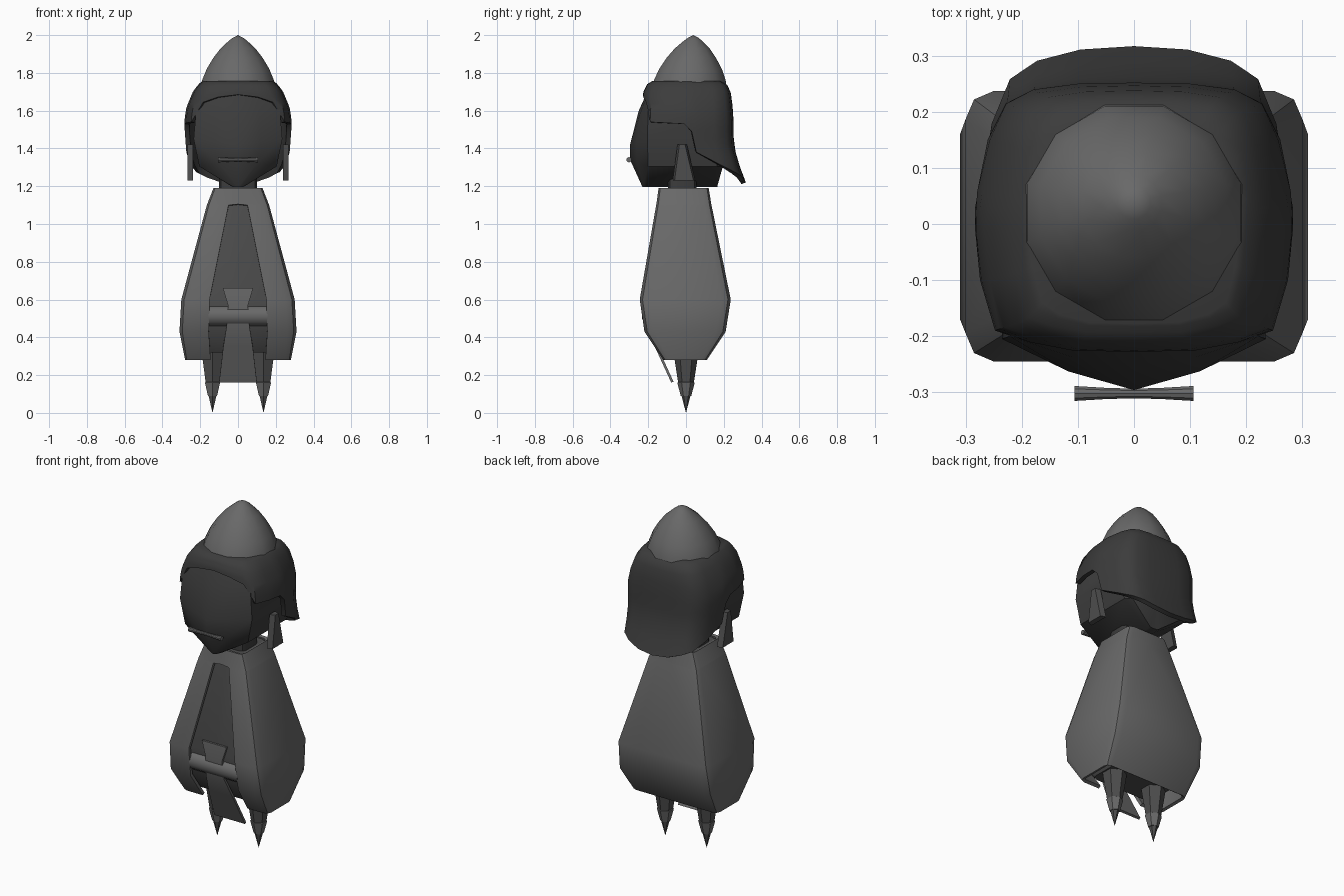
import bpy, bmesh
from math import cos, sin, tau, radians

if "Cube" in bpy.data.objects:
    bpy.data.objects.remove(bpy.data.objects["Cube"])


def material(name, v):
    m = bpy.data.materials.new(name)
    m.diffuse_color = (v, v, v, 1)
    m.use_nodes = True
    m.node_tree.nodes["Principled BSDF"].inputs["Base Color"].default_value = m.diffuse_color
    return m


DARK = material("dark", 0.045)
DEEP = material("charcoal", 0.075)
MID = material("grey", 0.14)


def loft(name, rings, mat, closed=False, caps="", mirror=False, thick=0, angle=35):
    """Skin a stack of equal-length rings; optionally cap, mirror in x and thicken."""
    bm = bmesh.new()
    vs = [[bm.verts.new(p) for p in r] for r in rings]
    n = len(rings[0])
    for a, b in zip(vs, vs[1:]):
        for i in range(n if closed else n - 1):
            j = (i + 1) % n
            bm.faces.new((a[i], a[j], b[j], b[i]))
    if "b" in caps:
        bm.faces.new(vs[0][::-1])
    if "t" in caps:
        bm.faces.new(vs[-1])
    bmesh.ops.remove_doubles(bm, verts=bm.verts, dist=0.0005)
    if closed and caps == "bt":
        bmesh.ops.recalc_face_normals(bm, faces=bm.faces)
    me = bpy.data.meshes.new(name)
    bm.to_mesh(me)
    bm.free()
    ob = bpy.data.objects.new(name, me)
    bpy.context.collection.objects.link(ob)
    me.materials.append(mat)
    bpy.ops.object.select_all(action='DESELECT')
    ob.select_set(True)
    bpy.context.view_layer.objects.active = ob
    if mirror:
        ob.modifiers.new("mirror", 'MIRROR').merge_threshold = 0.001
        bpy.ops.object.modifier_apply(modifier="mirror")
    if thick:
        s = ob.modifiers.new("thickness", 'SOLIDIFY')
        s.thickness, s.offset = thick, -1
        bpy.ops.object.modifier_apply(modifier="thickness")
    bpy.ops.object.shade_smooth_by_angle(angle=radians(angle))
    return ob


def circle(x, y, z, r, n, axis='z'):
    pts = []
    for k in range(n):
        a = tau * (k + 0.5) / n
        u, v = r * cos(a), r * sin(a)
        pts.append((x + u, y + v, z) if axis == 'z' else (x, y + u, z + v))
    return pts


def half_box(z, x, yf, yb, c, gap=0):
    """Right half of a round-cornered rectangle, front centre to back centre."""
    return [(gap, yf, z), (max(x - c, gap), yf, z), (x - .3 * c, yf + .3 * c, z),
            (x, yf + c, z), (x, yb - c, z), (x - .3 * c, yb - .3 * c, z),
            (x - c, yb, z), (0, yb, z)]


def lerp(table, z):
    for a, b in zip(table, table[1:]):
        if z <= b[0]:
            t = max(0, (z - a[0]) / (b[0] - a[0]))
            return [p + (q - p) * t for p, q in zip(a[1:], b[1:])]
    return table[-1][1:]


# Robe: open-fronted tapered shell (z, half width, front, back, corner, gap)
robe = [(.28, .28, -.12, .11, .03, .145), (.43, .31, -.22, .21, .05, .155),
        (.60, .30, -.245, .237, .05, .15), (1.10, .165, -.158, .135, .035, .05),
        (1.105, .163, -.157, .134, .035, 0), (1.19, .13, -.145, .12, .03, 0)]
loft("robe", [half_box(*r) for r in robe], MID, mirror=True, thick=.018)

# Inner body seen through the robe opening
inner = [(.32, .2, -.11, .10, .03), (.43, .26, -.185, .175, .03),
         (.60, .26, -.212, .2, .03), (1.10, .135, -.13, .105, .03),
         (1.18, .115, -.125, .10, .03)]
loft("inner_body", [half_box(*r) for r in inner], DEEP, mirror=True, caps="bt")

# Belt and the cloth hanging from it
loft("belt", [circle(x, -.178, .515, .057, 14, 'x') for x in (-.157, .157)],
     MID, closed=True, caps="bt")
cloth = [(.16, .10, -.078), (.35, .078, -.165), (.46, .06, -.214),
         (.57, .053, -.226), (.66, .08, -.222)]
loft("front_cloth", [[(-x, y, z), (x, y, z)] for z, x, y in cloth], MID, thick=.013)

# Legs and pointed feet
for side, s in (("left", -1), ("right", 1)):
    x = s * .135
    loft(side + "_leg", [circle(x, 0, z, r, 6) for z, r in ((.15, .04), (.28, .06), (.42, .08))],
         DEEP, closed=True, caps="bt", angle=25)
    loft(side + "_ankle", [circle(x, 0, z, r, 6) for z, r in ((.09, .028), (.16, .046), (.17, .03))],
         MID, closed=True, caps="bt", angle=25)
    loft(side + "_foot_spike", [circle(x, 0, z, r, 6) for z, r in ((0, .0001), (.095, .025))],
         DEEP, closed=True, caps="t", angle=25)

# Neck
loft("neck", [half_box(z, .1, -.095, .055, .03) for z in (1.12, 1.26)], DARK,
     mirror=True, caps="bt")

# Head: keeled chin and pointed face
# (centre z, side z, front centre y, half width, front corner y, back y)
head = [(1.195, 1.197, -.23, .03, -.20, .165), (1.34, 1.305, -.296, .205, -.2, .195),
        (1.42, 1.45, -.296, .235, -.205, .2), (1.6, 1.6, -.25, .222, -.2, .2),
        (1.71, 1.69, -.2, .185, -.17, .17)]
loft("head", [[(0, yf, zc), (x * .5, (yf + ys) / 2 - .012, (zc + zs) / 2), (x, ys, zs),
               (x, yb - .03, zs), (x * .85, yb, zs), (0, yb, zc)]
              for zc, zs, yf, x, ys, yb in head], DARK, mirror=True, caps="bt", angle=45)

# Mouth: waisted bar
loft("mouth", [circle(x, -.302, 1.34, r, 10, 'x') for x, r in
               ((-.106, .014), (-.05, .0105), (0, .009), (.05, .0105), (.106, .014))],
     MID, closed=True, caps="bt")

# Hood: columns from front centre to back centre (x, y, lower edge z)
columns = [(0, -.24, 1.685), (.12, -.237, 1.672), (.2, -.218, 1.645), (.248, -.19, 1.54),
           (.275, -.1, 1.535), (.284, -.01, 1.53), (.284, .03, 1.49), (.28, .055, 1.38),
           (.262, .15, 1.315), (.23, .215, 1.275), (.18, .24, 1.255), (.1, .25, 1.23),
           (0, .252, 1.22)]
shrink = [(1.2, .95, 1), (1.4, .98, 1), (1.55, 1, 1), (1.62, .96, .98), (1.7, .84, .94),
          (1.74, .74, .86), (1.757, .66, .74)]


def hood_point(x, y, low, t):
    z = low + (1.757 - low) * t
    sx, sy = lerp(shrink, z)
    flare = .065 * (max(0, 1.44 - z) / .22) ** 1.4 if y > .1 else 0
    return (x * sx, y * sy + flare, z)


loft("hood", [[hood_point(*c, t) for c in columns]
              for t in (0, .15, .3, .45, .6, .75, .88, .96, 1)],
     DARK, mirror=True, caps="t", thick=.025, angle=40)

# Side flaps hanging below the hood
flap = [(1.23, -.07, .05), (1.25, -.068, .045), (1.42, -.045, .005)]
for side, s in (("left", -1), ("right", 1)):
    loft(side + "_side_flap", [[(s * .237, a, z), (s * .237, b, z), (s * .268, b - .01, z),
                                (s * .268, a + .01, z)] for z, a, b in flap],
         DEEP, closed=True, caps="bt", angle=20)

# Bullet-shaped crown
crown = [(1.70, .208, .015), (1.76, .197, .02), (1.82, .172, .024), (1.88, .135, .028),
         (1.93, .095, .033), (1.97, .05, .037), (1.985, .03, .038), (2.0, .0001, .04)]
loft("crown", [circle(0, y, z, r, 12) for z, r, y in crown], MID, closed=True, caps="b")
